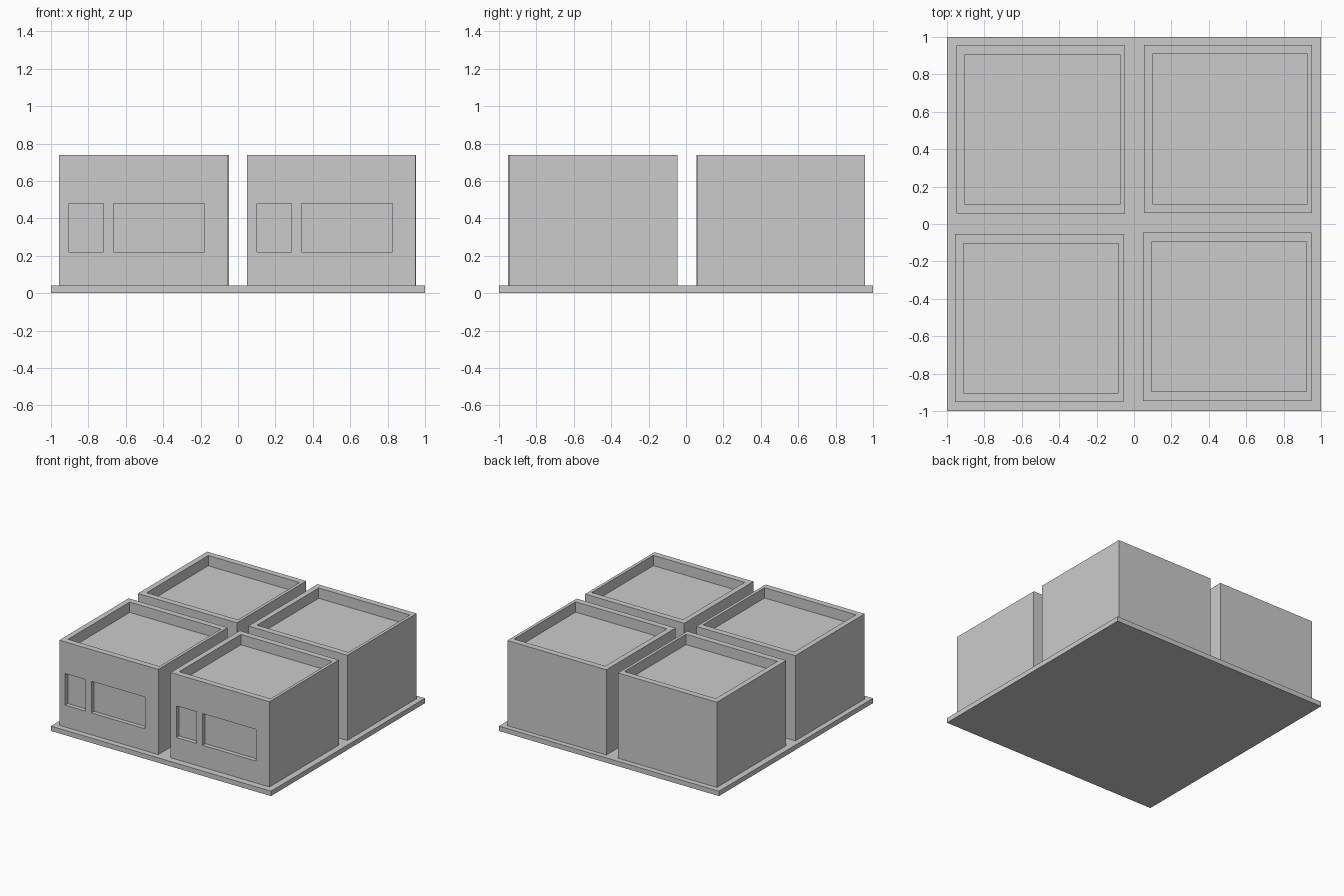
import bpy

if "Cube" in bpy.data.objects:
    bpy.data.objects.remove(bpy.data.objects["Cube"])


def box(name, lo, hi):
    """Axis-aligned box between two corners, origin left at the world origin."""
    mid = [(a + b) / 2 for a, b in zip(lo, hi)]
    bpy.ops.mesh.primitive_cube_add(size=1, location=mid)
    ob = bpy.context.object
    ob.name = name
    ob.scale = [b - a for a, b in zip(lo, hi)]
    bpy.ops.object.transform_apply(location=True, rotation=False, scale=True)
    me = ob.data
    me.transform(ob.matrix_world)
    ob.location = (0, 0, 0)
    return ob


# Base slab
box("base_slab", (-1, -1, 0), (1, 1, 0.04))

# One building, its front left bottom corner at the origin
W, H = 0.90, 0.70
building = box("building_front_left", (0, 0, 0), (W, W, H))

# Sunken roof, narrow window and wide window
cutters = [
    box("roof_cutter", (0.045, 0.05, H - 0.085), (0.875, 0.85, H + 0.1)),
    box("narrow_window_cutter", (0.053, -0.1, 0.18), (0.237, 0.035, 0.44)),
    box("wide_window_cutter", (0.291, -0.1, 0.18), (0.778, 0.035, 0.44)),
]
for cutter in cutters:
    cutter.hide_render = True
    mod = building.modifiers.new(cutter.name, 'BOOLEAN')
    mod.operation = 'DIFFERENCE'
    mod.solver = 'EXACT'
    mod.object = cutter

# Bake the cuts so every building can share the mesh
evaluated = building.evaluated_get(bpy.context.evaluated_depsgraph_get())
mesh = bpy.data.meshes.new_from_object(evaluated)
building.modifiers.clear()
building.data = mesh
for cutter in cutters:
    bpy.data.objects.remove(cutter)

# Four copies, each set slightly off the grid
building.location = (-0.957, -0.953, 0.04)
for name, x, y in (("front_right", 0.048, -0.945),
                   ("back_left", -0.949, 0.055),
                   ("back_right", 0.053, 0.058)):
    copy = bpy.data.objects.new("building_" + name, mesh)
    copy.location = (x, y, 0.04)
    bpy.context.collection.objects.link(copy)
